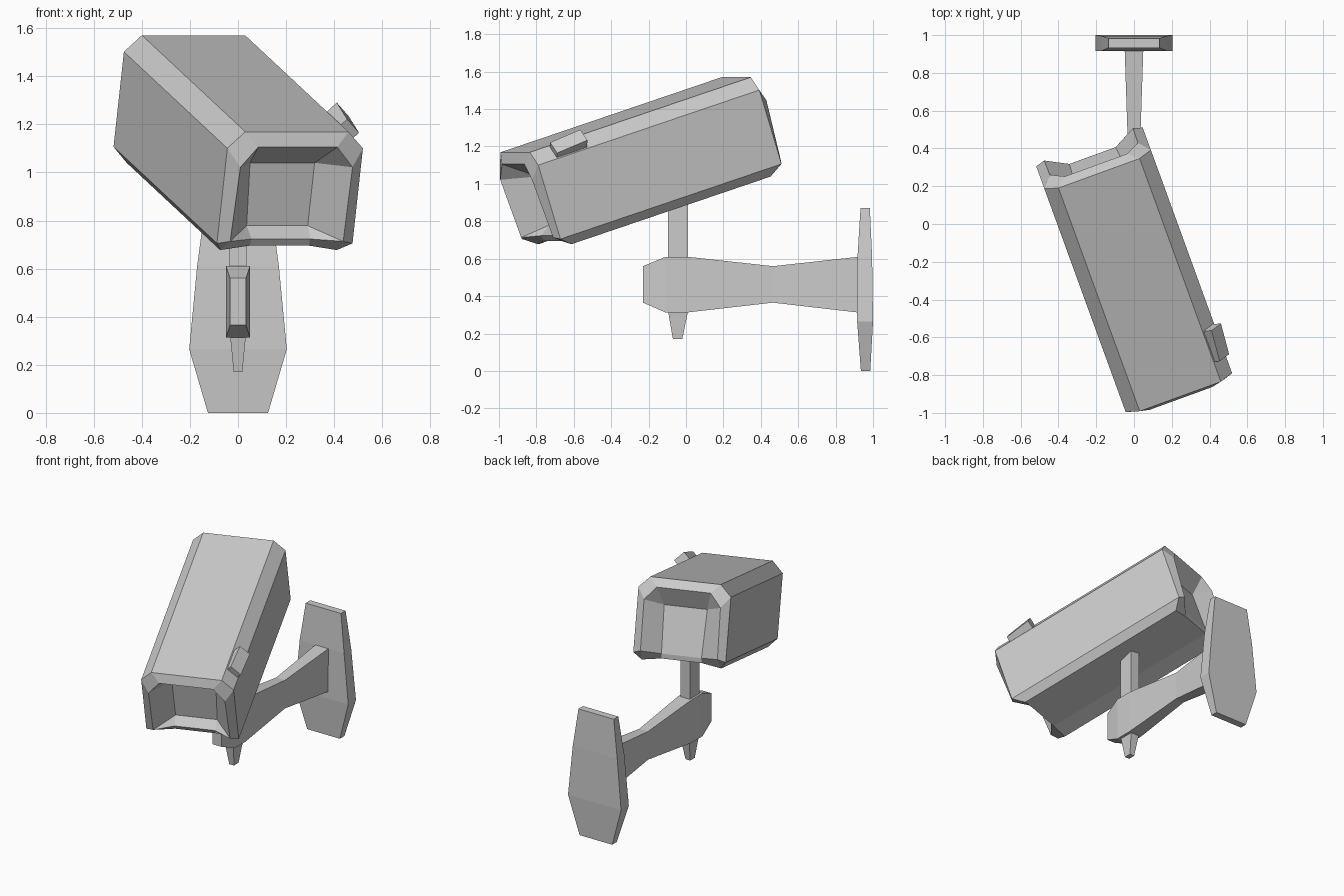
import bpy, bmesh
from mathutils import Vector, Matrix
from math import sin, cos, radians

if "Cube" in bpy.data.objects:
    bpy.data.objects.remove(bpy.data.objects["Cube"])


def loft(name, loops, matrix=None):
    """Skin a series of equal-length point loops and cap both ends."""
    bm = bmesh.new()
    rings = [[bm.verts.new(p) for p in loop] for loop in loops]
    n = len(rings[0])
    for a, b in zip(rings, rings[1:]):
        for i in range(n):
            j = (i + 1) % n
            bm.faces.new((a[i], a[j], b[j], b[i]))
    bm.faces.new(rings[0])
    bm.faces.new(rings[-1])
    bmesh.ops.remove_doubles(bm, verts=bm.verts, dist=0.0005)
    bmesh.ops.recalc_face_normals(bm, faces=bm.faces)
    if matrix:
        bm.transform(matrix)
    mesh = bpy.data.meshes.new(name)
    bm.to_mesh(mesh)
    bm.free()
    obj = bpy.data.objects.new(name, mesh)
    bpy.context.collection.objects.link(obj)
    return obj


def rect_z(z, hx, y0, y1):
    return [(-hx, y0, z), (hx, y0, z), (hx, y1, z), (-hx, y1, z)]


def rect_y(y, hx, z0, z1):
    return [(-hx, y, z0), (hx, y, z0), (hx, y, z1), (-hx, y, z1)]


# Camera frame: local x = right, y = forward, z = up; yawed 20, pitched down 17.7 degrees
yaw, pitch = radians(20), radians(17.7)
right = Vector((cos(yaw), sin(yaw), 0))
fwd = Vector((sin(yaw) * cos(pitch), -cos(yaw) * cos(pitch), -sin(pitch)))
up = Vector((sin(yaw) * sin(pitch), -cos(yaw) * sin(pitch), cos(pitch)))
frame = Matrix.Translation((0.245, -0.913, 1.169)) @ Matrix(
    (right, fwd, up)).transposed().to_4x4()
LENGTH = 1.32


def ring(half, back=False):
    """Mirror a half section of (right, forward, up) points into a closed loop."""
    pts = [(r, -LENGTH - f if back else f, u) for r, f, u in half]
    return pts + [(-r, f, u) for r, f, u in reversed(pts)]


# Camera housing: chamfered box, grooved underside, lipped ends with recesses
outer = [(.2285, 0, 0), (.30, 0, -.072), (.30, 0, -.487), (.258, -.065, -.537), (.13, -.06, -.516)]
lip = [(.175, .03, -.0575), (.248, .04, -.142), (.25, .02, -.472), (.25, .02, -.472), (.13, -.05, -.484)]
front_panel = [(.143, -.13, -.177)] * 2 + [(.135, -.11, -.445)] * 3
back_panel = [(.14, -.06, -.175)] * 2 + [(.13, -.05, -.484)] * 3
loft("camera_housing", [ring(back_panel, True), ring(lip, True), ring(outer, True),
                        ring(outer), ring(lip), ring(front_panel)], frame)


# Small tab on the right-hand chamfer
def tab_section(f, h):
    c, n, t = Vector((.265, f, -.036)), Vector((.707, 0, .707)), Vector((.707, 0, -.707))
    return [c + n * a + t * b for a, b in ((-.02, -.042), (h, -.042), (h, .042), (-.02, .042))]


loft("side_tab", [tab_section(-.115, .035), tab_section(-.295, .056)], frame)

# Wall plate
loft("wall_plate", [rect_z(0, .125, .935, .985), rect_z(.265, .203, .915, 1.0),
                    rect_z(.61, .17, .917, .995), rect_z(.87, .135, .933, .983)])

# Waisted bracket arm
loft("bracket_arm", [rect_y(.94, .05, .31, .612), rect_y(.465, .034, .365, .56),
                     rect_y(.01, .05, .313, .61), rect_y(-.11, .05, .313, .61),
                     rect_y(-.23, .033, .365, .56)])

# Swivel post with tapered lower pin
loft("swivel_post", [rect_z(.17, .018, -.07, -.02), rect_z(.315, .032, -.095, .01),
                     rect_z(.55, .036, -.096, .01), rect_z(.95, .036, -.096, .01)])
